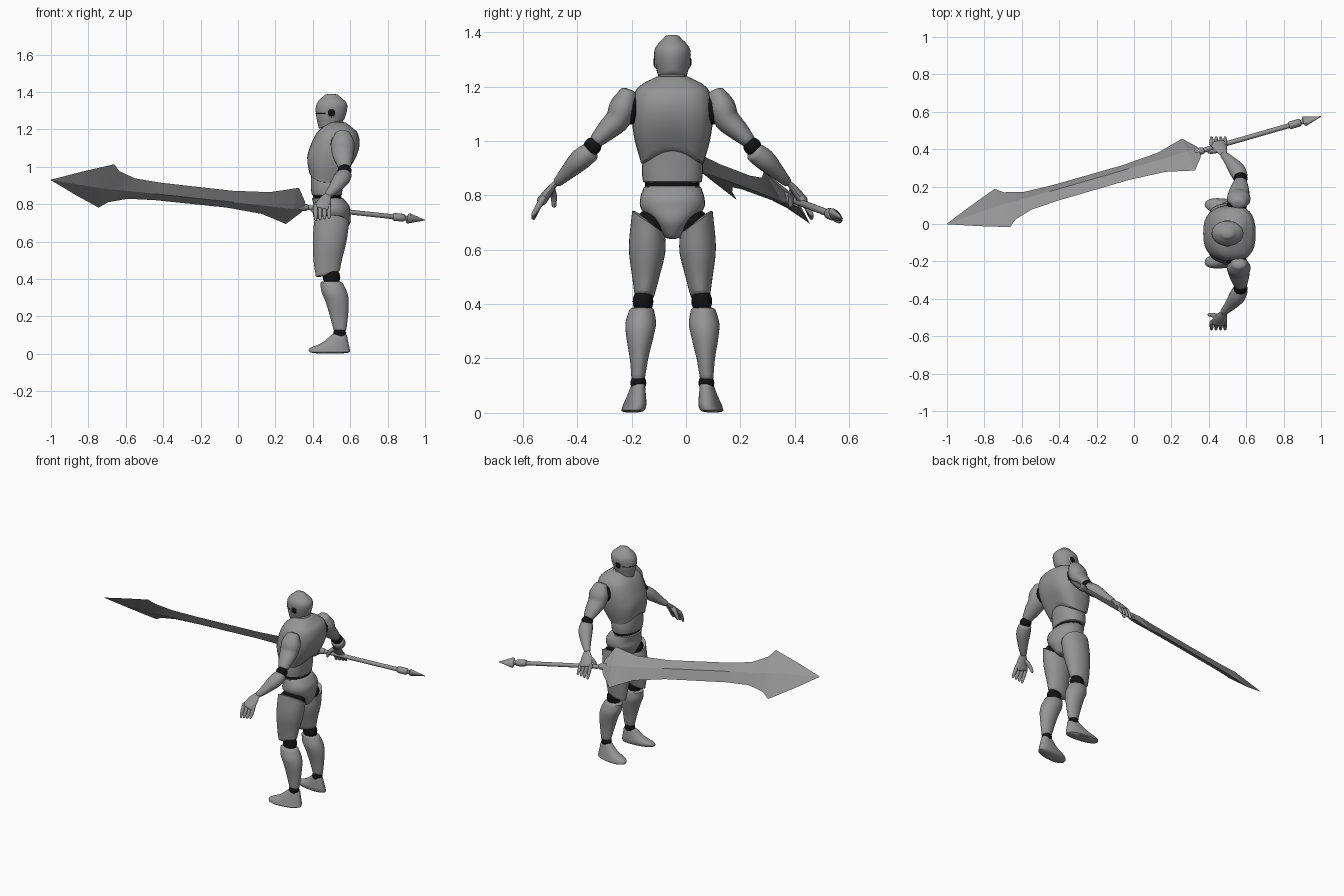
import bpy, bmesh, math
from mathutils import Vector, Matrix

if "Cube" in bpy.data.objects:
    bpy.data.objects.remove(bpy.data.objects["Cube"])

BODY = Matrix.Translation((.5, -.05, 0))      # the figure faces -x
DOME = .01                                    # height of every rounded end


def material(name, value):
    mat = bpy.data.materials.new(name)
    mat.use_nodes = True
    mat.diffuse_color = (value, value, value, 1)
    shader = next(node for node in mat.node_tree.nodes if node.type == 'BSDF_PRINCIPLED')
    shader.inputs["Base Color"].default_value = mat.diffuse_color
    return mat


grey = material("armour grey", .3)
black = material("joint black", .006)


def finish(name, bm, mat, matrix, mirror, angle=40):
    """Turn a mesh into a placed, shaded and optionally mirrored object."""
    bmesh.ops.recalc_face_normals(bm, faces=bm.faces)
    mesh = bpy.data.meshes.new(name)
    bm.to_mesh(mesh)
    bm.free()
    mesh.materials.append(mat)
    mesh.shade_smooth()
    mesh.set_sharp_from_angle(angle=math.radians(angle))
    part = bpy.data.objects.new(name, mesh)
    bpy.context.scene.collection.objects.link(part)
    part.matrix_world = matrix
    if mirror:
        modifier = part.modifiers.new("other side", 'MIRROR')
        modifier.use_axis = (False, True, False)
        modifier.use_mirror_merge = False


def smooth_path(rows, steps):
    """Catmull-Rom interpolation through rows of equal length."""
    out = []
    for i in range(len(rows) - 1):
        near = [rows[max(0, min(len(rows) - 1, i + k))] for k in (-1, 0, 1, 2)]
        for s in range(steps):
            t = s / steps
            out.append([b + t / 2 * (c - a + t * (2*a - 5*b + 4*c - d + t * (3*(b - c) + d - a)))
                        for a, b, c, d in zip(*near)])
    return out + [list(rows[-1])]


def skin(loops):
    """Bridge a row of loops and close both ends."""
    bm = bmesh.new()
    rings = [[bm.verts.new(co) for co in loop] for loop in loops]
    for low, high in zip(rings, rings[1:]):
        for i in range(len(low)):
            bm.faces.new((low[i - 1], low[i], high[i], high[i - 1]))
    bm.faces.new(rings[0])
    bm.faces.new(rings[-1])
    return bm


def dome(loops):
    """Extra shrinking loops that round off the end of a shape."""
    last, before = (sum(loop, Vector()) / len(loop) for loop in (loops[-1], loops[-2]))
    out = (last - before).normalized() * DOME
    return [[last + (co - last) * size + out * rise for co in loops[-1]]
            for size, rise in ((.85, .6), (.4, 1))]


def oval(count, power=2):
    angles = [math.tau * i / count for i in range(count)]
    return [[math.copysign(abs(f(a)) ** (2 / power), f(a)) for f in (math.cos, math.sin)] for a in angles]


def loft(name, rings, mat=grey, out=(0, 0), power=2, lift=lambda x, y, t: 0, toe=0):
    """Stacked ovals (z, x, rx, ry); lift tilts or arches them from bottom t=0 to top t=1."""
    rows = smooth_path(rings, 4)
    loops = []
    for i, (z, x, rx, ry) in enumerate(rows):
        t = i / (len(rows) - 1)
        y = out[0] + (out[1] - out[0]) * t
        loops.append([Vector((x + c * rx, y + s * ry - toe * c * rx, z + lift(c * rx, s * ry, t)))
                      for c, s in oval(32, power)])
    loops = dome(loops[::-1])[::-1] + loops + dome(loops)
    finish(name, skin(loops), mat, BODY, any(out))


def tube(name, points, mat=grey, flat=1, side=(1, 0, 0), matrix=BODY, mirror=True, steps=4):
    """Oval tube along points (x, y, z, radius); flat scales the radius across the side axis."""
    rows = smooth_path(points, steps)
    spots = [Vector(row[:3]) for row in rows]
    loops = []
    for i, spot in enumerate(spots):
        ahead = (spots[min(i + 1, len(spots) - 1)] - spots[max(i - 1, 0)]).normalized()
        u = Vector(side)
        u = (u - ahead * u.dot(ahead)).normalized()
        v = ahead.cross(u) * flat
        loops.append([spot + (u * c + v * s) * rows[i][3] for c, s in oval(16)])
    loops = dome(loops[::-1])[::-1] + loops + dome(loops)
    finish(name, skin(loops), mat, matrix, mirror)


# Head, eye slit and ears
loft("head", [(1.23, 0, .068, .05), (1.29, 0, .083, .065), (1.34, 0, .08, .064), (1.38, 0, .04, .03)],
     lift=lambda x, y, t: .35 * x * (1 - t) ** 2)
brow = [math.radians(a) for a in range(-60, 61, 10)]
tube("eye_slit", [(-.082 * math.cos(a), .064 * math.sin(a), 1.285, .003) for a in brow], black,
     side=(0, 0, 1), mirror=False)
for name, radius, reach, mat in (("ear_ring", .027, .057, grey), ("ear_disc", .022, .06, black)):
    tube(name, [(0, .04, 1.29, radius), (0, reach, 1.29, radius)], mat)

# Neck and torso
loft("neck", [(1.19, .02, .06, .06), (1.24, .015, .05, .053)])
loft("neck_joint", [(1.2, .015, .047, .047), (1.26, .01, .047, .047)], black)
loft("chest", [(.97, -.02, .1, .115), (1.05, 0, .13, .14), (1.12, .02, .13, .15),
               (1.18, .03, .11, .14), (1.21, .03, .08, .11), (1.23, .03, .055, .07)],
     power=2.6, lift=lambda x, y, t: -4 * y * y * (1 - t) ** 3)
loft("abdomen", [(.85, -.025, .08, .108), (.9, -.025, .086, .112), (1, -.015, .09, .1)], power=2.3)
loft("waist_joint", [(.8, -.02, .075, .1), (.87, -.025, .075, .1)], black)
loft("pelvis", [(.65, .01, .06, .03), (.7, .01, .09, .07), (.75, 0, .1, .115),
                (.79, 0, .095, .118), (.83, -.02, .085, .105)], power=2.2)

# Legs
loft("thigh", [(.43, -.02, .064, .036), (.5, -.02, .076, .05), (.6, -.01, .09, .067), (.7, 0, .094, .06)],
     out=(.103, .088), lift=lambda x, y, t: .7 * y * t ** 4 + .25 * x * (1 - t) ** 4)
loft("shin", [(.13, .045, .034, .025), (.2, .04, .048, .034), (.28, .03, .062, .05),
              (.33, .015, .068, .056), (.38, 0, .06, .045)], out=(.126, .113))
loft("foot", [(.01, -.01, .108, .04), (.03, -.01, .107, .04), (.06, .02, .07, .034), (.1, .04, .042, .025)],
     out=(.145, .126), power=2.3, toe=.12)

# Dark balls in the joints
for name, centre, radii in (
        ("hip", (0, .08, .69), (.088, .056, .062)),
        ("knee", (0, .108, .41), (.047, .038, .047)),
        ("ankle", (.043, .125, .11), (.034, .029, .034)),
        ("shoulder", (.05, .15, 1.12), (.055, .035, .06)),
        ("elbow", (.07, .294, .98), (.037, .033, .033))):
    bm = bmesh.new()
    bmesh.ops.create_uvsphere(bm, u_segments=20, v_segments=12, radius=1,
                              matrix=Matrix.LocRotScale(Vector(centre), None, Vector(radii)))
    finish(name + "_joint", bm, black, BODY, True)

# Arms and hands
tube("upper_arm", [(.06, .16, 1.18, .04), (.06, .18, 1.13, .063), (.06, .2, 1.08, .06),
                   (.065, .24, 1.04, .05), (.07, .28, 1, .034)], flat=.78)
tube("forearm", [(.07, .3, .96, .04), (.05, .34, .93, .044), (.01, .39, .88, .03), (-.02, .42, .85, .02)], flat=.9)
tube("palm", [(-.02, .425, .85, .02), (-.035, .45, .82, .035), (-.05, .48, .78, .044)], flat=.42)
for i, finger in enumerate(("index", "middle", "ring", "little")):
    x = -.085 + .024 * i
    tube(finger + "_finger", [(x, .475, .79, .011), (x, .495, .755, .011), (x, .51, .72 + .004 * i, .008)])
tube("thumb", [(-.05, .445, .825, .014), (-.08, .437, .8, .012), (-.098, .435, .765, .009)])

# Sword frame: x runs from blade tip to pommel, y across the blade
tip = Vector((-1, 0, .93))
pommel = Vector((1, .575, .715))
along = (pommel - tip).normalized()
across = Vector((.28, -.63, .72))
across = (across - along * across.dot(along)).normalized()
SWORD = Matrix.Translation(tip) @ Matrix((along, across, along.cross(across))).transposed().to_4x4()
length = (pommel - tip).length

# Blade: diamond section from (distance, half width)
sections = []
for t, wide in ((0, .002), (.15, .082), (.31, .16), (.35, .115), (.45, .075), (.6, .064), (1, .062),
                (1.2, .08), (1.3, .115), (1.35, .134), (1.41, .04)):
    thick = min(.018 + .05 * wide, .001 + .08 * t)
    sections.append([(t, wide, 0), (t, 0, thick), (t, -wide, 0), (t, 0, -thick)])
finish("sword_blade", skin(sections), grey, SWORD, False, angle=12)

# Sword fittings: start, end, first radius, last radius, flatness
for name, start, end, first, last, flat in (
        ("collar", 1.39, 1.43, .022, .018, 1),
        ("handle", 1.4, 2, .013, .013, 1),
        ("pommel_collar", 1.92, 1.97, .021, .021, 1),
        ("pommel_point", 2, length - DOME, .034, .005, .55)):
    tube("sword_" + name, [(start, 0, 0, first), (end, 0, 0, last)], grey, flat, (0, 1, 0), SWORD, False, 1)
